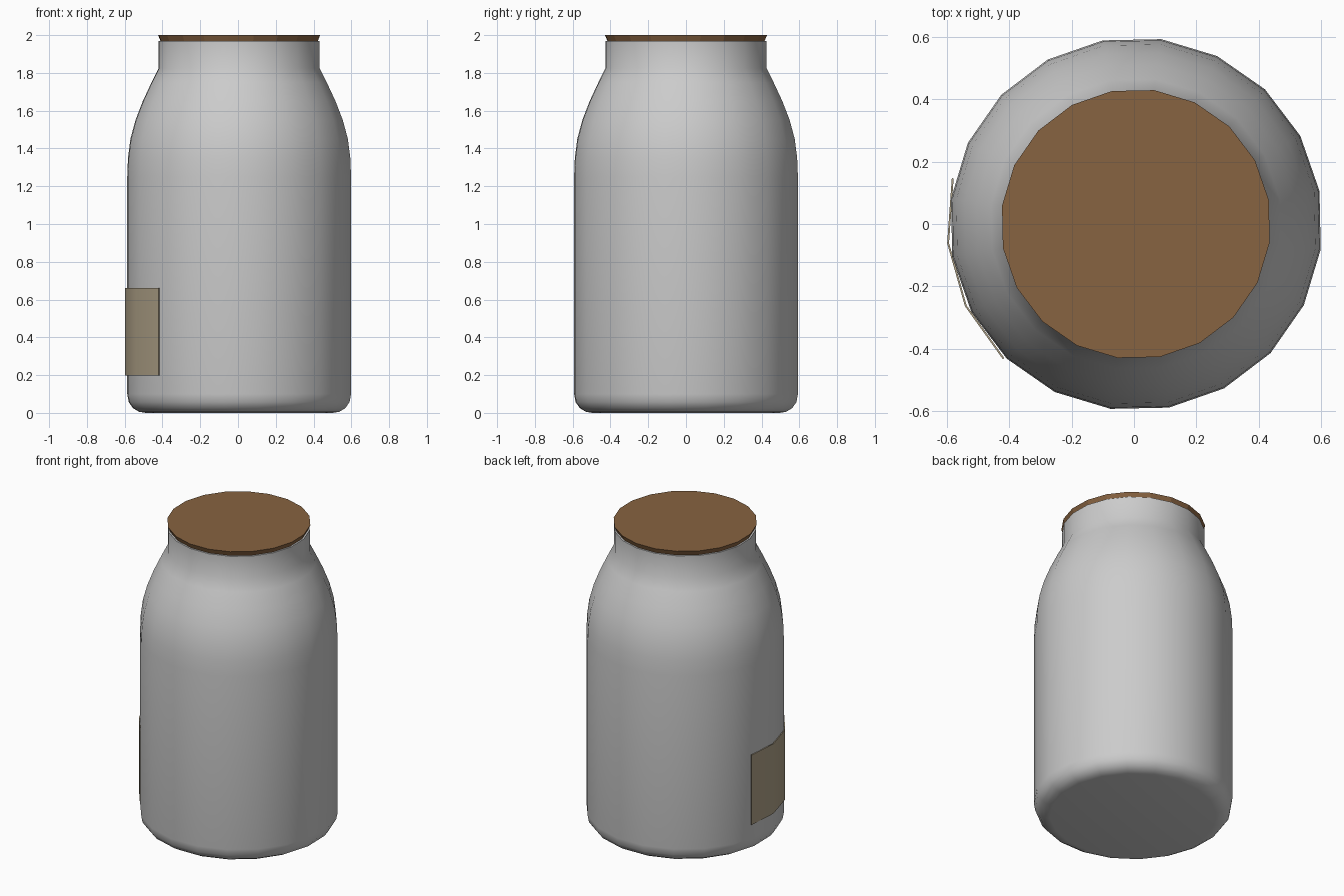
import bpy, bmesh, math

if "Cube" in bpy.data.objects:
    bpy.data.objects.remove(bpy.data.objects["Cube"])

CX = 0.006           # the jar axis sits slightly right of centre
SIDES = 20
OFFSET = math.radians(10.2)


def material(name, rgb):
    m = bpy.data.materials.new(name)
    m.diffuse_color = (*rgb, 1)
    m.use_nodes = True
    m.node_tree.nodes["Principled BSDF"].inputs["Base Color"].default_value = m.diffuse_color
    return m


def make_object(name, bm, mat, smooth_angle=None):
    bmesh.ops.recalc_face_normals(bm, faces=bm.faces)
    mesh = bpy.data.meshes.new(name)
    bm.to_mesh(mesh)
    bm.free()
    mesh.materials.append(mat)
    ob = bpy.data.objects.new(name, mesh)
    bpy.context.collection.objects.link(ob)
    if smooth_angle:
        bpy.ops.object.select_all(action='DESELECT')
        bpy.context.view_layer.objects.active = ob
        ob.select_set(True)
        bpy.ops.object.shade_smooth_by_angle(angle=math.radians(smooth_angle))
    return ob


def point(r, a, z):
    return (CX + r * math.cos(a), r * math.sin(a), z)


def lathe(name, profile, mat, smooth_angle=None):
    """Spin (radius, height) points into a capped solid."""
    bm = bmesh.new()
    rings = [[bm.verts.new(point(r, OFFSET + math.tau * i / SIDES, z))
              for i in range(SIDES)] for r, z in profile]
    for lo, hi in zip(rings, rings[1:]):
        for i in range(SIDES):
            j = (i + 1) % SIDES
            bm.faces.new((lo[i], lo[j], hi[j], hi[i]))
    bm.faces.new(rings[0][::-1])
    bm.faces.new(rings[-1])
    return make_object(name, bm, mat, smooth_angle)


glass = material("pale grey glass", (0.60, 0.60, 0.60))
cork = material("brown cork", (0.245, 0.125, 0.052))
paper = material("tan paper", (0.43, 0.36, 0.245))

# Jar body with rounded base, curved shoulder and straight neck
lathe("jar_body", [
    (0.50, 0.0), (0.535, 0.006), (0.567, 0.025), (0.59, 0.057), (0.598, 0.10),
    (0.598, 1.25), (0.594, 1.35), (0.581, 1.45), (0.554, 1.55), (0.515, 1.65),
    (0.468, 1.75), (0.43, 1.825), (0.43, 1.968)], glass, 35)

# Thin stopper, tapering downwards
lathe("stopper", [(0.418, 1.964), (0.433, 2.0)], cork)

# Curved paper label on the front-left side
bm = bmesh.new()
cols = []
for i in range(4):
    a = math.radians(166 + i * 59.5 / 3)
    cols.append([bm.verts.new(point(r, a, z))
                 for r, z in ((0.608, 0.197), (0.608, 0.66), (0.602, 0.66), (0.602, 0.197))])
for a, b in zip(cols, cols[1:]):
    for k in range(4):
        n = (k + 1) % 4
        bm.faces.new((a[k], b[k], b[n], a[n]))
bm.faces.new(cols[0])
bm.faces.new(cols[-1][::-1])
make_object("label", bm, paper, 35)
